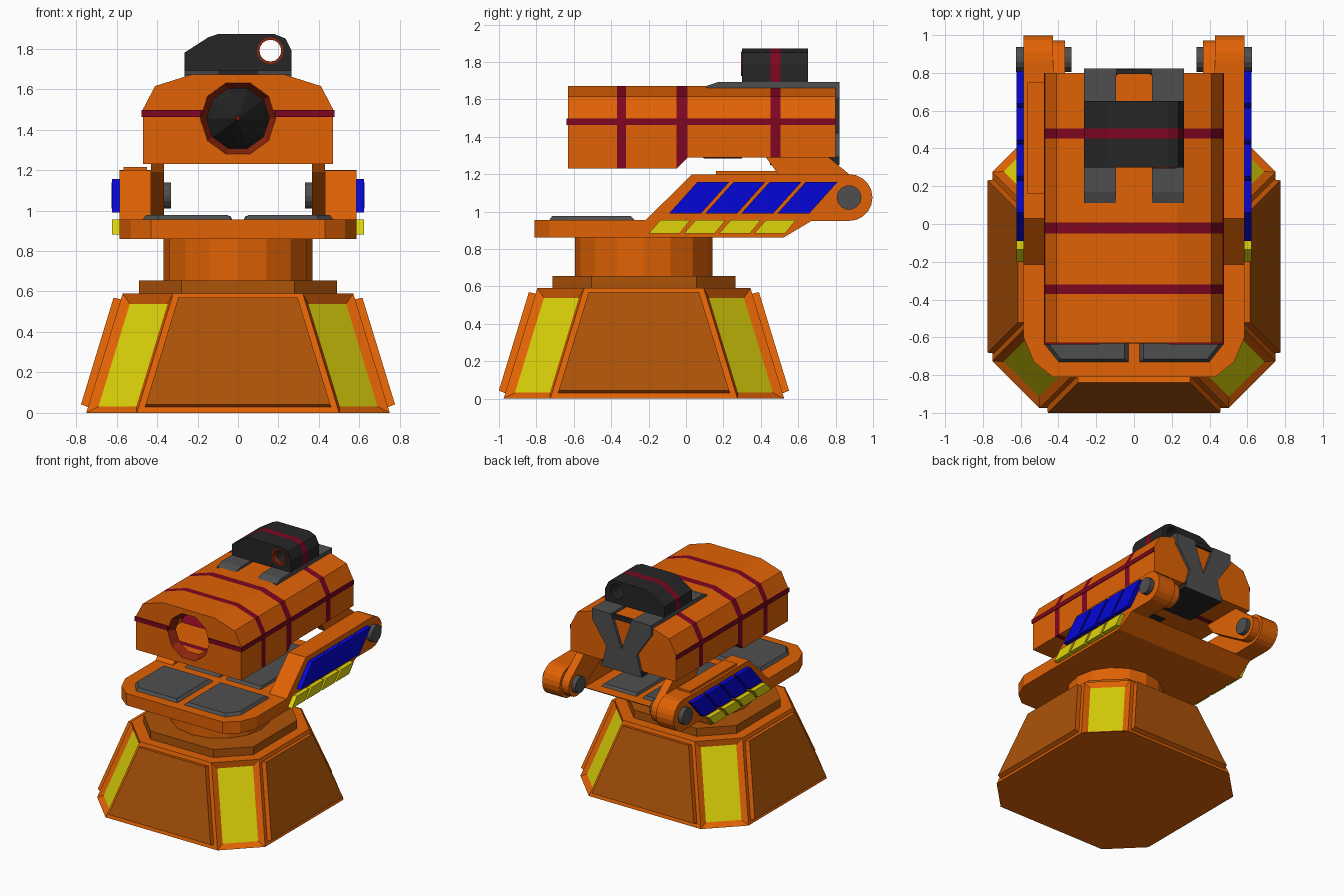
import bpy, bmesh, math
from mathutils import Vector

if "Cube" in bpy.data.objects:
    bpy.data.objects.remove(bpy.data.objects["Cube"])


def material(name, *rgb):
    col = [(c / 255) ** 2.2 for c in rgb] + [1]
    m = bpy.data.materials.new(name)
    m.use_nodes = True
    m.diffuse_color = col
    m.node_tree.nodes["Principled BSDF"].inputs["Base Color"].default_value = col
    return m


orange = material("orange", 224, 98, 13)
brown = material("brown", 172, 84, 17)
yellow = material("yellow", 222, 211, 18)
blue = material("blue", 14, 14, 215)
grey = material("grey", 80, 80, 80)
black = material("black", 42, 42, 42)
burgundy = material("burgundy", 125, 15, 38)
rust = material("rust", 140, 42, 20)

PLACE = {"x": lambda u, v, w: (w, u, v),
         "y": lambda u, v, w: (u, w, v),
         "z": lambda u, v, w: (u, v, w)}


def finish(name, bm, *mats, recalc=True):
    if recalc:
        bmesh.ops.recalc_face_normals(bm, faces=bm.faces)
    me = bpy.data.meshes.new(name)
    bm.to_mesh(me)
    bm.free()
    for m in mats:
        me.materials.append(m)
    ob = bpy.data.objects.new(name, me)
    bpy.context.collection.objects.link(ob)
    return ob


def circle(r, n, cu=0, cv=0, a0=0, a1=360, closed=True):
    steps = n if closed else n - 1
    return [(cu + r * math.cos(math.radians(a0 + (a1 - a0) * i / steps)),
             cv + r * math.sin(math.radians(a0 + (a1 - a0) * i / steps))) for i in range(n)]


def walls(bm, a, b):
    for i in range(len(a)):
        j = (i + 1) % len(a)
        bm.faces.new((a[i], a[j], b[j], b[i]))


def prism_mesh(outline, lo, hi, axis, hole=None, through=False, taper=1):
    """Extruded outline, with an optional hole in the first cap or all the way through."""
    bm = bmesh.new()
    mu = sum(p[0] for p in outline) / len(outline)
    mv = sum(p[1] for p in outline) / len(outline)
    put = PLACE[axis]
    a = [bm.verts.new(put(u, v, lo)) for u, v in outline]
    b = [bm.verts.new(put(mu + (u - mu) * taper, mv + (v - mv) * taper, hi)) for u, v in outline]
    walls(bm, a, b)
    rings = []
    for loop, w, holed in ((a, lo, hole), (b, hi, hole and through)):
        if not holed:
            bm.faces.new(loop)
            continue
        inner = [bm.verts.new(put(u, v, w)) for u, v in hole]
        edges = [bm.edges.new((inner[i - 1], inner[i])) for i in range(len(inner))]
        edges += [bm.edges.get((loop[i - 1], loop[i])) for i in range(len(loop))]
        bmesh.ops.triangle_fill(bm, edges=edges, use_beauty=True)
        rings.append(inner)
    if through:
        walls(bm, *rings)
    return bm


def prism(name, outline, lo, hi, axis, mat, **kw):
    return finish(name, prism_mesh(outline, lo, hi, axis, **kw), mat)


def box(name, x0, x1, y0, y1, z0, z1, mat):
    return prism(name, [(x0, y0), (x1, y0), (x1, y1), (x0, y1)], z0, z1, "z", mat)


def turned(name, profile, n, cx, cz, mat, cap=False):
    """Rings of (y, radius) around a front-to-back axis."""
    bm = bmesh.new()
    rings = [[bm.verts.new((u, y, v)) for u, v in circle(r, n, cx, cz)] for y, r in profile]
    for a, b in zip(rings, rings[1:]):
        walls(bm, a, b)
    if cap:
        bm.faces.new(rings[0])
        bm.faces.new(rings[-1])
    return finish(name, bm, mat, recalc=cap)


def cut(bm, axis, values):
    for val in values:
        no = Vector((axis == "x", axis == "y", axis == "z"))
        bmesh.ops.bisect_plane(bm, geom=bm.verts[:] + bm.edges[:] + bm.faces[:],
                               plane_co=no * val, plane_no=no, dist=1e-5)


def mirrored(half):
    return half + [(-u, v) for u, v in reversed(half)]


def octagon(half, corner, cy):
    q = [(corner, -half), (half, -corner), (half, corner), (corner, half)]
    return [(u, v + cy) for u, v in mirrored(q)]


CY = -0.225

# Pedestal: tapered octagon, raised plates on the sides, sunken plates on the corners
bm = bmesh.new()
low = [bm.verts.new((u, v, 0)) for u, v in octagon(0.75, 0.5, CY)]
top = [bm.verts.new((u, v, 0.59)) for u, v in octagon(0.57, 0.32, CY)]
walls(bm, low, top)
bm.faces.new(low)
bm.faces.new(top)
bmesh.ops.recalc_face_normals(bm, faces=bm.faces)
sides = [f for f in bm.faces if abs(f.normal.z) < 0.8]
diagonal = [f for f in sides if min(abs(f.normal.x), abs(f.normal.y)) > 0.2]
straight = [f for f in sides if f not in diagonal]
bmesh.ops.inset_individual(bm, faces=diagonal, thickness=0.045, depth=-0.025, use_even_offset=True)
bmesh.ops.inset_individual(bm, faces=straight, thickness=0.03, depth=0, use_even_offset=True)
bmesh.ops.inset_individual(bm, faces=straight, thickness=0.003, depth=0.037, use_even_offset=True)
for f in diagonal:
    f.material_index = 2
for f in straight:
    f.material_index = 1
finish("pedestal", bm, orange, brown, yellow)
prism("collar", octagon(0.49, 0.28, CY), 0.59, 0.655, "z", brown)
prism("neck", circle(0.368, 16, 0, CY), 0.65, 0.87, "z", orange)

# Turntable with an undercut rear edge
bm = prism_mesh(mirrored([(0.43, -0.81), (0.53, -0.73), (0.585, -0.6), (0.585, 0.68)]),
                0.86, 0.955, "z")
for v in bm.verts:
    if v.co.y > 0.6 and v.co.z < 0.9:
        v.co.y = 0.52
finish("turntable", bm, orange)

# Side arms, links, axles and plates
HY, HZ = 0.872, 1.075
for s, side in ((1, "left"), (-1, "right")):
    arm = [(-0.22, 0.95), (0.68, 0.95)] + circle(0.125, 11, HY, HZ, -90, 90, False) + [(0.03, 1.197)]
    prism(side + "_arm", arm, s * 0.43, s * 0.586, "x", orange)
    link = [(0.42, 1.3), (0.5, 1.19)] + circle(0.1, 11, HY, HZ, -115, 65, False) + [(0.75, 1.3)]
    prism(side + "_link", link, s * 0.365, s * 0.43, "x", orange)
    prism(side + "_axle", circle(0.066, 14, HY, HZ), s * 0.33, s * 0.625, "x", grey)
    for i in range(4):
        y = -0.09 + 0.193 * i
        prism(f"{side}_blue_plate_{i}", [(y, 0.99), (y + 0.17, 0.99), (y + 0.32, 1.157), (y + 0.15, 1.157)],
              s * 0.58, s * 0.622, "x", blue)
        y = -0.2 + 0.188 * i
        prism(f"{side}_yellow_plate_{i}", [(y, 0.882), (y + 0.165, 0.882), (y + 0.225, 0.956), (y + 0.065, 0.956)],
              s * 0.58, s * 0.622, "x", yellow)
    deck = [(s * 0.025, -0.735), (s * 0.4, -0.735), (s * 0.475, -0.64), (s * 0.475, -0.27), (s * 0.025, -0.27)]
    prism(side + "_front_deck_plate", deck, 0.95, 0.977, "z", grey, taper=0.9)
    deck = [(s * 0.025, -0.2), (s * 0.34, -0.2), (s * 0.34, 0.6), (s * 0.025, 0.6)]
    prism(side + "_rear_deck_plate", deck, 0.95, 0.972, "z", grey, taper=0.93)
    # Strap over the roof, and raised band along the hull side and front
    prism(side + "_roof_strap", [(0.11, 1.65), (0.11, 1.672), (0.17, 1.692), (0.82, 1.692), (0.82, 1.65)],
          s * 0.095, s * 0.265, "x", grey)
    box(side + "_side_band", s * 0.467, s * 0.476, -0.638, 0.8, 1.462, 1.497, burgundy)
    box(side + "_front_band", s * 0.184, s * 0.474, -0.638, -0.629, 1.462, 1.497, burgundy)
box("arm_top_plate", -0.565, -0.45, 0.16, 0.75, 1.19, 1.216, orange)

# Hull: hollow faceted shell with a round opening and painted bands
MZ = 1.455
bm = prism_mesh(mirrored([(0.47, 1.23), (0.47, 1.5), (0.41, 1.615), (0.23, 1.672)]),
                -0.63, 0.8, "y", hole=circle(0.185, 10, 0, MZ))
bmesh.ops.recalc_face_normals(bm, faces=bm.faces)
bands = [(-0.37, -0.32), (-0.05, 0.008), (0.452, 0.505)]
for band in bands:
    cut(bm, "y", band)
cut(bm, "z", (1.462, 1.497))
for v in bm.verts:
    if v.co.z < 1.24 and v.co.y > 0:
        v.co.z = 1.288
for f in bm.faces:
    c = f.calc_center_median()
    belt = 1.462 < c.z < 1.497 and c.y < 0.79
    f.material_index = int(belt or any(a < c.y < b for a, b in bands))
finish("hull", bm, orange, burgundy, recalc=False)
turned("muzzle_collar", [(-0.632, 0.187), (-0.57, 0.155)], 10, 0, MZ, rust)
turned("nose_cone", [(-0.2, 0.015), (0.0, 0.13), (0.1, 0.18), (0.3, 0.18)], 10, 0, MZ, black, cap=True)
turned("nose_tip", [(-0.215, 0.008), (-0.19, 0.018)], 10, 0, MZ, rust, cap=True)

# Rear brace
brace = [(0, 1.43), (0.095, 1.692), (0.265, 1.692), (0.265, 1.61), (0.135, 1.42), (0.18, 1.25)]
prism("rear_brace", brace + [(-u, v) for u, v in reversed(brace[1:])], 0.79, 0.822, "y", grey)
box("rear_brace_foot", -0.18, 0.18, 0.45, 0.82, 1.25, 1.295, black)
box("roof_bar", -0.1, 0.1, 0.795, 0.818, 1.655, 1.69, black)

# Sight box with a bore right through and a painted band
SX, SZ = 0.16, 1.79
sight = [(-0.265, 1.69), (0.265, 1.69), (0.265, 1.79), (0.235, 1.85), (0.18, 1.872),
         (-0.1, 1.872), (-0.145, 1.857), (-0.265, 1.78)]
bm = prism_mesh(sight, 0.3, 0.652, "y", hole=circle(0.06, 16, SX, SZ), through=True)
cut(bm, "y", (0.452, 0.505))
for f in bm.faces:
    c = f.calc_center_median()
    bore = math.hypot(c.x - SX, c.z - SZ) < 0.062
    f.material_index = int(0.452 < c.y < 0.505 and not bore)
finish("sight_box", bm, black, burgundy)
turned("sight_lip", [(0.3, 0.066), (0.295, 0.066), (0.295, 0.054), (0.33, 0.054)], 16, SX, SZ, rust)
box("sight_foot", -0.1, 0.1, 0.38, 0.6, 1.66, 1.695, black)
